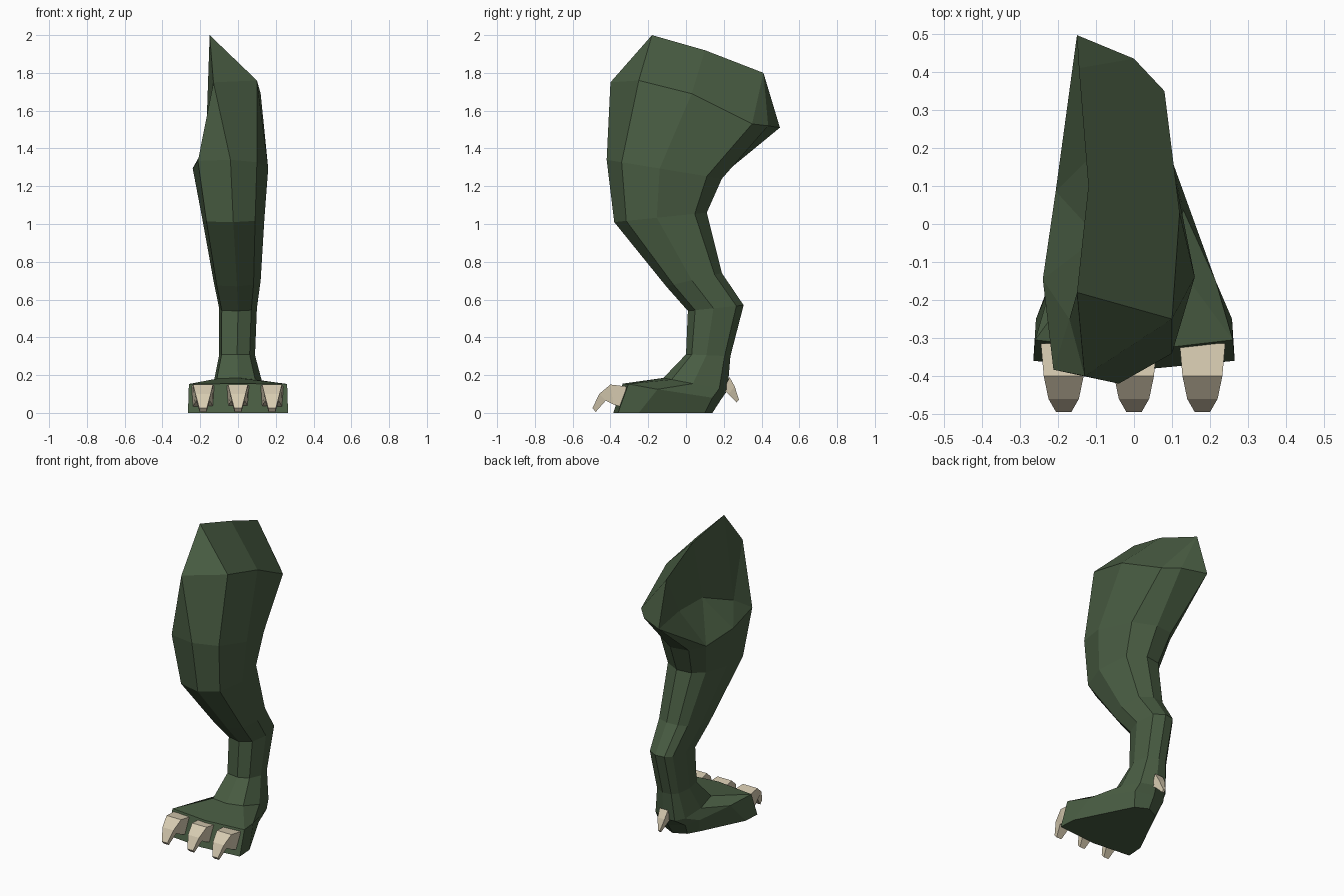
import bpy, bmesh

if "Cube" in bpy.data.objects:
    bpy.data.objects.remove(bpy.data.objects["Cube"])


def material(name, rgb):
    m = bpy.data.materials.new(name)
    m.diffuse_color = (*rgb, 1)
    m.use_nodes = True
    m.node_tree.nodes["Principled BSDF"].inputs["Base Color"].default_value = m.diffuse_color
    return m


GREEN = material("dark green skin", (0.066, 0.108, 0.055))
BONE = material("pale bone", (0.68, 0.60, 0.44))


def finish(bm, name, mat):
    bmesh.ops.recalc_face_normals(bm, faces=bm.faces)
    me = bpy.data.meshes.new(name)
    bm.to_mesh(me)
    bm.free()
    me.materials.append(mat)
    ob = bpy.data.objects.new(name, me)
    bpy.context.collection.objects.link(ob)
    return ob


def bridge(bm, a, b, closed=True):
    n = len(a)
    for i in range(n if closed else n - 1):
        j = (i + 1) % n
        bm.faces.new((a[i], a[j], b[j], b[i]))


# Leg: one nine-sided section, sized per ring
# section: side position (-1..1), front-to-back position (0..1)
SECTION = [(0, 0), (.7, .13), (1, .46), (.75, .87), (.1, 1),
           (-.5, .97), (-.83, .83), (-1, .45), (-.86, .06)]
# ring: front y, front z, back y, back z, inner x, outer x
RINGS = [(-.42, 1.34, .19, 1.24, -.24, .16),
         (-.38, 1.01, .11, 1.06, -.19, .14),
         (-.105, .67, .19, .74, -.13, .12),
         (.01, .54, .305, .57, -.10, .10),
         (0, .31, .235, .30, -.10, .09),
         (-.12, .185, .22, .12, -.13, .13)]

bm = bmesh.new()
V = bm.verts.new
rings = []
for yf, zf, yb, zb, xl, xr in RINGS:
    rings.append([V(((xl + xr) / 2 + (xr - xl) / 2 * u, yf + (yb - yf) * t,
                     zf + (zb - zf) * t)) for u, t in SECTION])

# Foot: wide toe edge and sole, narrow heel
edge = [(0, -.335, .155), (.26, -.305, .153), (.215, -.15, .125), (.11, .14, .08),
        (0, .185, .07), (-.1, .15, .08), (-.14, .06, .09), (-.215, -.15, .125), (-.26, -.305, .153)]
sole = [(0, -.385), (.265, -.36), (.258, -.25), (.08, .10), (0, .14),
        (-.08, .10), (-.12, .03), (-.258, -.25), (-.265, -.36)]
rings.append([V(p) for p in edge])
rings.append([V((x, y, 0)) for x, y in sole])
for a, b in zip(rings, rings[1:]):
    bridge(bm, a, b)
bm.faces.new(rings[-1])

# Thigh: outer shell above the knee ring
A, B, C, D, E, F, G, S, H = rings[0]
thigh = [V(p) for p in [(-.13, -.40, 1.75), (.10, -.25, 1.76), (.12, .03, 1.69),
                        (.08, .35, 1.53), (0, .435, 1.52), (-.15, .497, 1.51)]]
bridge(bm, thigh, [A, B, C, D, E, F], closed=False)
a0, b0, c0, d0, e0, f0 = thigh
peak, rim2, rim3 = [V(p) for p in [(-.15, -.18, 2), (-.12, .10, 1.92), (-.145, .41, 1.80)]]
# Inner hip face: hollow wall and sloping ledge
w1, w2, w3 = [V(p) for p in [(-.17, -.25, 1.42), (-.095, -.035, 1.50), (-.09, .20, 1.50)]]
for f in [(a0, b0, peak), (peak, b0, c0, rim2), (rim2, c0, d0, rim3),
          (d0, e0, rim3), (e0, f0, rim3),
          (peak, a0, w1), (peak, w1, w2, rim2), (rim2, w2, w3, rim3), (rim3, w3, f0),
          (a0, A, H), (a0, H, w1), (w1, H, S), (w1, S, w2), (w2, S, G),
          (w2, G, w3), (w3, G, f0), (f0, G, F)]:
    bm.faces.new(f)
finish(bm, "leg", GREEN)


# Claws: tapering four-sided sections (top y, z, bottom y, z, width)
def claw(name, x, sections):
    bm = bmesh.new()
    loops = []
    for ty, tz, by, bz, w in sections:
        h = w / 2
        loops.append([bm.verts.new(p) for p in [
            (x - h, ty, tz), (x + h, ty, tz), (x + h * .9, by, bz), (x - h * .9, by, bz)]])
    for a, b in zip(loops, loops[1:]):
        bridge(bm, a, b)
    bm.faces.new(loops[0])
    bm.faces.new(loops[-1])
    finish(bm, name, BONE)


FRONT = [(-.315, .14, -.34, .03, .12), (-.40, .15, -.385, .045, .105),
         (-.46, .10, -.425, .065, .08), (-.495, .025, -.478, .005, .04)]
for name, x in [("inner_claw", -.185), ("middle_claw", 0), ("outer_claw", .18)]:
    claw(name, x, FRONT)
claw("heel_claw", 0, [(.23, .19, .20, .12, .06), (.258, .14, .225, .10, .05),
                      (.28, .07, .268, .055, .015)])
